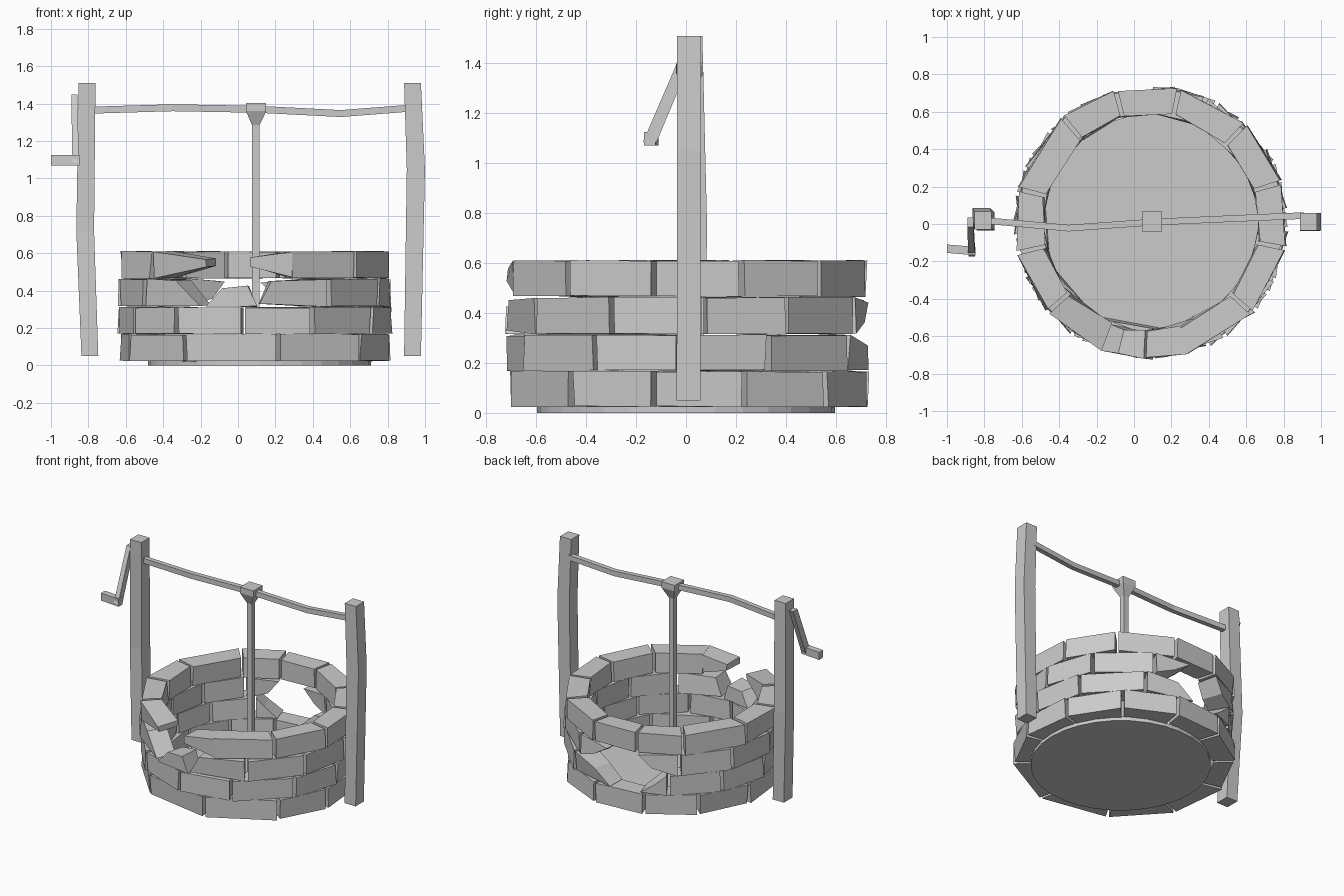
import bpy, bmesh, math, random
from mathutils import Vector

random.seed(4)
CX, CY = 0.09, 0.01          # centre of the stone ring
R_IN, R_OUT = 0.585, 0.728


def finish(name, bm):
    bmesh.ops.recalc_face_normals(bm, faces=bm.faces[:])
    me = bpy.data.meshes.new(name)
    bm.to_mesh(me)
    bm.free()
    ob = bpy.data.objects.new(name, me)
    bpy.context.collection.objects.link(ob)
    return ob


def loft(bm, rings):
    """Skin a list of four-point rings and cap both ends."""
    vs = [[bm.verts.new(p) for p in r] for r in rings]
    for a, b in zip(vs, vs[1:]):
        for i in range(4):
            j = (i + 1) % 4
            bm.faces.new((a[i], a[j], b[j], b[i]))
    bm.faces.new(vs[0])
    bm.faces.new(vs[-1])


def bar(name, stations, u, v):
    """Square timber; stations = (point, width along u, width along v)."""
    u, v = Vector(u), Vector(v)
    bm = bmesh.new()
    loft(bm, [[Vector(p) + u * (su * w / 2) + v * (sv * h / 2)
               for su, sv in ((-1, -1), (1, -1), (1, 1), (-1, 1))]
              for p, w, h in stations])
    return finish(name, bm)


def brick_end(deg_low, deg_high, z0, z1):
    """End face of a stone; broken ends lean and shrink in height."""
    ring = []
    for r, deg, z in ((R_IN, deg_low, z0), (R_OUT, deg_low, z0),
                      (R_OUT, deg_high, z1), (R_IN, deg_high, z1)):
        a = math.radians(deg)
        r += random.uniform(-0.009, 0.009)
        ring.append(Vector((CX + r * math.cos(a), CY + r * math.sin(a),
                            z + random.uniform(-0.003, 0.003))))
    return ring


def stone_row(name, z0, z1, joints, skip, shards):
    bm = bmesh.new()
    for a, b in zip(joints, joints[1:] + [joints[0] + 360]):
        if a not in skip:
            loft(bm, [brick_end(a + 0.9, a + 0.9, z0, z1),
                      brick_end(b - 0.9, b - 0.9, z0, z1)])
    # shards: two ends, each (lower angle, upper angle, low z, high z)
    for s, e in shards:
        loft(bm, [brick_end(*s), brick_end(*e)])
    return finish(name, bm)


# Floor slab
bm = bmesh.new()
bmesh.ops.create_cone(bm, cap_ends=True, segments=32, radius1=0.596,
                      radius2=0.596, depth=0.03)
bmesh.ops.translate(bm, verts=bm.verts, vec=(0.115, 0, 0.015))
finish("floor_slab", bm)

# Four courses of stone, with a hole at the back and a breach at the front
stone_row("stone_row_1", 0.025, 0.166,
          [18, 49, 79, 109, 138, 168, 203, 239, 280, 320, 349], [], [])
stone_row("stone_row_2", 0.17, 0.311,
          [26, 61, 92, 122, 151, 180, 208, 235, 265, 295, 329, 357],
          [61, 92],
          [((62, 62, 0.17, 0.311), (89, 79, 0.17, 0.27)),
           ((107, 115, 0.18, 0.25), (121, 121, 0.17, 0.311))])
stone_row("stone_row_3", 0.316, 0.462,
          [5, 33, 66, 98, 128, 157, 186, 216, 247, 275, 303, 335],
          [66, 98, 216, 247, 275],
          [((67, 67, 0.316, 0.462), (77, 87, 0.36, 0.44)),
           ((113, 106, 0.36, 0.45), (127, 127, 0.316, 0.462)),
           ((217, 217, 0.316, 0.462), (246, 234, 0.32, 0.455)),
           ((249, 256, 0.316, 0.41), (271, 267, 0.316, 0.425)),
           ((272, 277, 0.33, 0.45), (302, 302, 0.316, 0.462))])
stone_row("stone_row_4", 0.467, 0.61,
          [17, 46, 78, 105, 130, 166, 193, 221, 253, 285, 318, 349],
          [221, 253],
          [((222, 222, 0.467, 0.61), (249, 249, 0.53, 0.57)),
           ((268, 268, 0.53, 0.575), (286, 286, 0.475, 0.61))])

X, Y, Z = (1, 0, 0), (0, 1, 0), (0, 0, 1)

# Bowed wooden posts
bar("left_post", [((-0.792, 0.015, 0.05), 0.09, 0.10),
                  ((-0.817, 0.035, 0.72), 0.095, 0.10),
                  ((-0.807, 0.018, 1.51), 0.09, 0.095)], X, Y)
bar("right_post", [((0.933, 0.01, 0.05), 0.09, 0.095),
                   ((0.951, 0.012, 1.05), 0.097, 0.095),
                   ((0.933, 0.012, 1.51), 0.09, 0.095)], X, Y)

# Crooked crossbeam
bar("crossbeam", [((x, y, z), 0.035, 0.037) for x, y, z in (
    (-0.79, 0.018, 1.365), (-0.35, -0.022, 1.378), (0.1, 0.01, 1.37),
    (0.55, 0.03, 1.347), (0.91, 0.045, 1.375))], Y, Z)

# Rope with its wound collar
bar("rope", [((0.095, 0.015, 0.03), 0.04, 0.04),
             ((0.095, 0.015, 1.285), 0.04, 0.04),
             ((0.097, 0.015, 1.36), 0.108, 0.108),
             ((0.097, 0.015, 1.404), 0.108, 0.108)], X, Y)

# Crank arm and handle
bar("crank_arm", [((-0.875, 0.01, 1.45), 0.033, 0.05),
                  ((-0.868, -0.145, 1.085), 0.035, 0.055)], X, Y)
bar("crank_handle", [((-1.0, -0.132, 1.098), 0.045, 0.055),
                     ((-0.848, -0.145, 1.098), 0.045, 0.055)], Y, Z)
